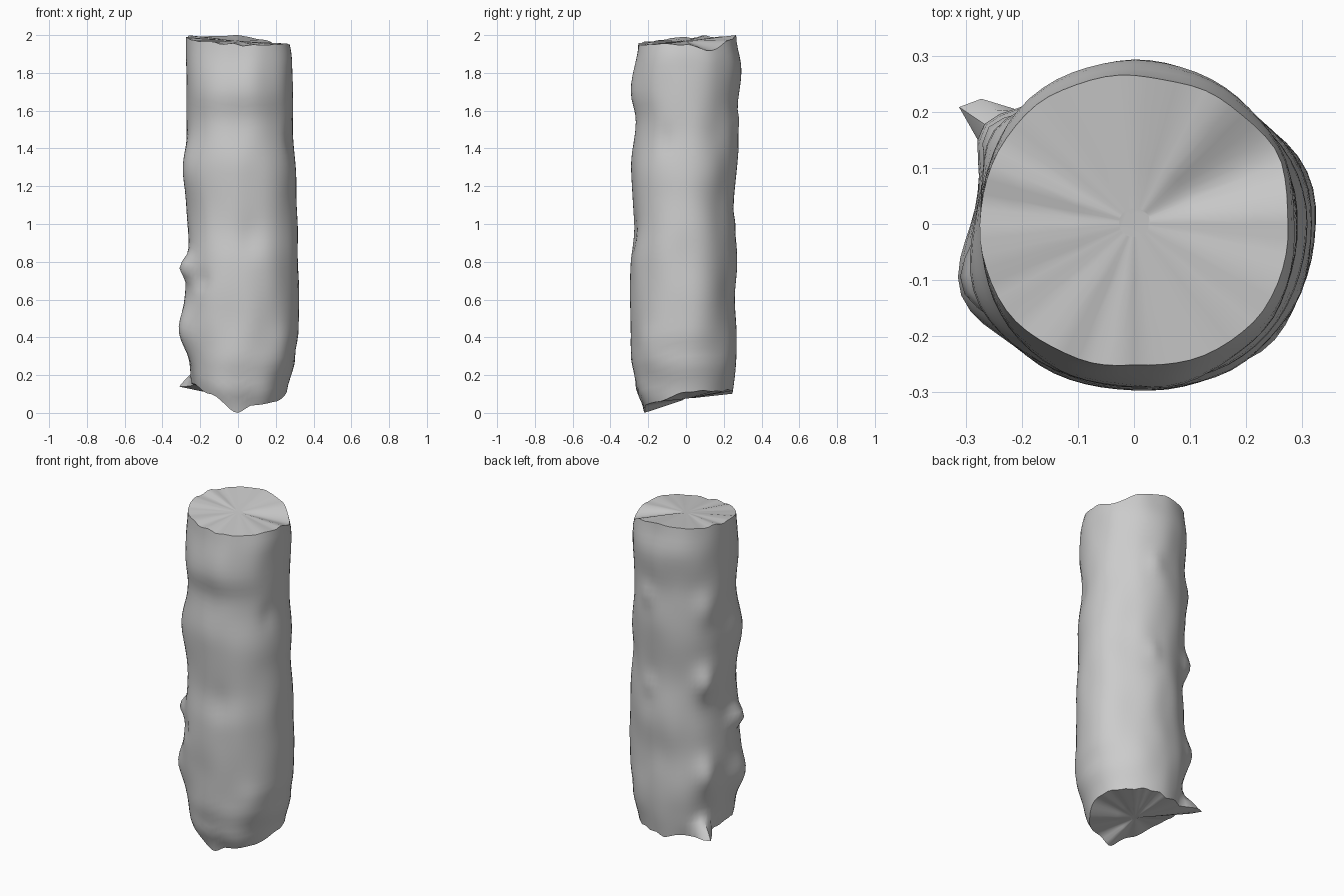
import bpy, bmesh, math
from mathutils import noise, Vector

cube = bpy.data.objects.get("Cube")
if cube:
    bpy.data.objects.remove(cube)

# Single weathered grey
grey = bpy.data.materials.new("weathered grey")
grey.use_nodes = True
colour = (0.6, 0.6, 0.6, 1)
grey.diffuse_color = colour
grey.node_tree.nodes["Principled BSDF"].inputs["Base Color"].default_value = colour


def lerp(table, t):
    """Smoothly interpolate a list of (position, value) pairs."""
    for (a, va), (b, vb) in zip(table, table[1:]):
        if t <= b:
            k = max(0, (t - a) / (b - a))
            return va + (vb - va) * k * k * (3 - 2 * k)
    return table[-1][1]


# Half-widths along the height, one profile for each side
RIGHT = [(0, .22), (.1, .255), (.3, .305), (.42, .322), (.9, .318), (1.2, .31), (1.5, .29), (1.87, .29), (2, .27)]
BACK = [(0, .24), (.35, .27), (.6, .26), (.8, .27), (1.1, .25), (1.4, .28), (1.6, .27), (1.82, .295), (2, .265)]
LEFT = [(0, .2), (.2, .25), (.45, .28), (.9, .265), (1.3, .28), (1.5, .27), (2, .275)]
FRONT = [(0, .22), (.15, .27), (.3, .29), (.8, .295), (1, .275), (1.3, .29), (1.55, .265), (1.7, .29), (2, .25)]

# Rim and foot heights by angle in degrees
RIM = [(0, 1.95), (30, 1.92), (60, 1.98), (90, 2), (135, 1.99), (180, 1.99), (225, 1.97), (270, 1.95), (360, 1.95)]
FOOT = [(0, .11), (30, .12), (90, .11), (125, .13), (145, .14), (180, .16), (205, .15), (235, .1),
        (269, 0), (290, .04), (325, .06), (360, .11)]

# Knots: angle, height, size, angular spread, vertical spread
KNOTS = [(147, 1.5, .03, 14, .1), (147, 1.05, .045, 12, .09), (147, .5, .045, 12, .1),
         (145, .13, .14, 9, .07), (200, .77, .055, 14, .06), (201, .44, .05, 18, .13),
         (75, 1.55, .015, 10, .06), (75, 1, .015, 10, .06), (203, 1.3, .025, 18, .15),
         (230, .7, -.015, 8, .04), (338, 1.45, -.01, 8, .08), (285, .92, -.01, 12, .1),
         (320, .35, .01, 12, .1), (42, 1, -.008, 14, 1)]

SIDES, RINGS = 64, 48


def jag(c, s, seed):
    """Small splintered offset around an edge."""
    return noise.noise(Vector((c * 4, s * 4, seed)))


def surface_point(i, j):
    deg = 360 * i / SIDES
    a = math.radians(deg)
    c, s = math.cos(a), math.sin(a)
    foot = max(0, lerp(FOOT, deg) + .01 * jag(c, s, 8) * (1 + s))
    rim = min(2, lerp(RIM, deg) + .015 * jag(c, s, 3))
    z = foot + (rim - foot) * j / RINGS
    w = lerp(RIGHT, z) if c > 0 else lerp(LEFT, z)
    d = lerp(BACK, z) if s > 0 else lerp(FRONT, z)
    # Slightly squared oval, fuller towards the front
    p = 2.2 if s < 0 else 2.05
    r = (abs(c / w) ** p + abs(s / d) ** p) ** (-1 / p)
    for angle, height, size, da, dz in KNOTS:
        near = (deg - angle + 180) % 360 - 180
        r += size * math.exp(-(near / da) ** 2 - ((z - height) / dz) ** 2)
    r += .008 * noise.noise(Vector((c * 2, s * 2, z * 4)))
    return Vector((r * c, r * s, z))


bm = bmesh.new()


def bridge(low, high):
    for i in range(SIDES):
        k = (i + 1) % SIDES
        bm.faces.new((low[i], low[k], high[k], high[i]))


# Trunk wall
rows = [[bm.verts.new(surface_point(i, j)) for i in range(SIDES)] for j in range(RINGS + 1)]
for low, high in zip(rows, rows[1:]):
    bridge(low, high)


def cut_end(ring, hub_height, flip):
    """Sawn end: rings shrinking from the ragged edge to a level middle."""
    hub = sum((v.co for v in ring), Vector()) / SIDES
    hub.z = hub_height
    for t in (.8, .5, .2):
        inner = []
        for v in ring:
            co = hub.lerp(v.co, t / lerp([(0, .5), (.5, .8), (.8, 1)], t + .3 if t < .8 else 1))
            inner.append(bm.verts.new(co))
        bridge(inner, ring) if flip else bridge(ring, inner)
        ring = inner
    bm.faces.new(ring[::-1] if flip else ring)


cut_end(rows[-1], 1.968, False)
cut_end(rows[0], .075, True)

mesh = bpy.data.meshes.new("log")
bm.to_mesh(mesh)
bm.free()
mesh.materials.append(grey)
log = bpy.data.objects.new("log", mesh)
bpy.context.collection.objects.link(log)
bpy.context.view_layer.objects.active = log
log.select_set(True)
bpy.ops.object.shade_smooth_by_angle(angle=math.radians(45))
